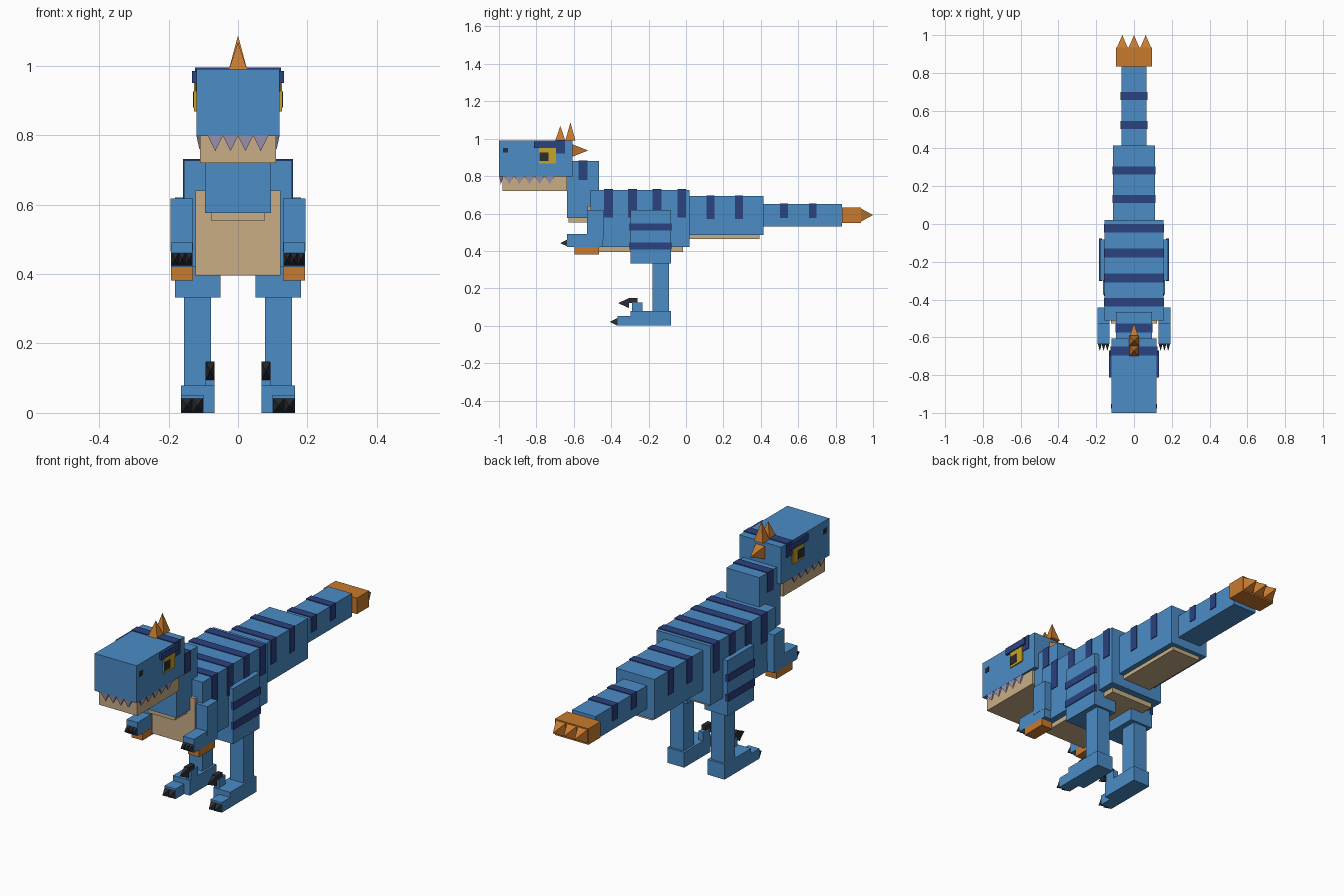
import bpy
import bmesh
from mathutils import Vector

cube = bpy.data.objects.get("Cube")
if cube:
    bpy.data.objects.remove(cube, do_unlink=True)


def material(name, r, g, b):
    m = bpy.data.materials.new(name)
    m.use_nodes = True
    m.diffuse_color = (r, g, b, 1)
    m.node_tree.nodes["Principled BSDF"].inputs["Base Color"].default_value = (r, g, b, 1)
    return m


BLUE = material("sky blue", 0.069, 0.262, 0.565)
NAVY = material("navy stripe", 0.024, 0.054, 0.216)
TAN = material("tan belly", 0.578, 0.423, 0.238)
ORANGE = material("orange horn", 0.578, 0.195, 0.027)
YELLOW = material("yellow eye", 0.578, 0.37, 0.021)
BLACK = material("black claw", 0.024, 0.026, 0.032)
TOOTH = material("pale violet tooth", 0.376, 0.328, 0.485)


def finish(name, bm, mat):
    bmesh.ops.recalc_face_normals(bm, faces=bm.faces)
    mesh = bpy.data.meshes.new(name)
    bm.to_mesh(mesh)
    bm.free()
    mesh.materials.append(mat)
    bpy.context.collection.objects.link(bpy.data.objects.new(name, mesh))


def box(name, mat, x, y, z):
    """Box from (min, max) ranges."""
    bm = bmesh.new()
    bmesh.ops.create_cube(bm, size=1)
    for v in bm.verts:
        v.co = [lo + (c + 0.5) * (hi - lo) for c, (lo, hi) in zip(v.co, (x, y, z))]
    finish(name, bm, mat)


def mid_box(name, mat, half, y, z):
    box(name, mat, (-half, half), y, z)


def spike(name, mat, base, tip, width, depth):
    """Four-sided pyramid pointing along y or z."""
    base, tip = Vector(base), Vector(tip)
    along_y = abs(tip.y - base.y) > abs(tip.z - base.z)
    u = Vector((width / 2, 0, 0))
    v = Vector((0, 0, depth / 2)) if along_y else Vector((0, depth / 2, 0))
    bm = bmesh.new()
    ring = [bm.verts.new(base + a * u + b * v) for a, b in ((-1, -1), (1, -1), (1, 1), (-1, 1))]
    top = bm.verts.new(tip)
    bm.faces.new(ring)
    for i in range(4):
        bm.faces.new((ring[i], ring[(i + 1) % 4], top))
    finish(name, bm, mat)


def stripes(part, half, top, bottom, starts, width=0.047):
    """Thin bands over the top and sides of a body box."""
    for i, y in enumerate(starts):
        mid_box(f"{part}_stripe_{i + 1}", NAVY, half + 0.004, (y, y + width), (bottom, top + 0.004))


# Body and neck
mid_box("torso", BLUE, 0.155, (-0.51, 0.02), (0.42, 0.727))
stripes("torso", 0.155, 0.727, 0.58, (-0.438, -0.31, -0.178, -0.046))
mid_box("chest_plate", TAN, 0.122, (-0.527, -0.5), (0.395, 0.64))
mid_box("belly_plate", TAN, 0.122, (-0.51, -0.015), (0.395, 0.43))
mid_box("neck", BLUE, 0.095, (-0.637, -0.465), (0.575, 0.88))
mid_box("throat_plate", TAN, 0.077, (-0.627, -0.5), (0.553, 0.58))
stripes("neck", 0.095, 0.88, 0.78, (-0.574,))

# Tail
mid_box("tail_base", BLUE, 0.11, (0.02, 0.415), (0.485, 0.693))
stripes("tail_base", 0.11, 0.693, 0.57, (0.11, 0.262), 0.043)
mid_box("tail_base_plate", TAN, 0.082, (0.02, 0.393), (0.465, 0.49))
mid_box("tail_end", BLUE, 0.067, (0.415, 0.835), (0.53, 0.65))
stripes("tail_end", 0.067, 0.65, 0.575, (0.503, 0.657), 0.042)
mid_box("tail_club", ORANGE, 0.096, (0.835, 0.935), (0.55, 0.633))
for i, x in enumerate((-0.062, 0, 0.062)):
    spike(f"tail_spike_{i + 1}", ORANGE, (x, 0.935, 0.592), (x, 1.0, 0.592), 0.056, 0.07)

# Head, jaw and horns
mid_box("head", BLUE, 0.12, (-1.0, -0.607), (0.797, 0.99))
stripes("head", 0.12, 0.99, 0.92, (-0.695,))
mid_box("jaw", TAN, 0.109, (-0.98, -0.637), (0.72, 0.8))
spike("front_horn", ORANGE, (0, -0.672, 0.99), (0, -0.672, 1.068), 0.052, 0.054)
spike("rear_horn", ORANGE, (0, -0.618, 0.99), (0, -0.618, 1.087), 0.052, 0.054)
spike("back_horn", ORANGE, (0, -0.607, 0.937), (0, -0.523, 0.937), 0.052, 0.066)
for i in range(4):
    x = (i - 1.5) * 0.0435
    spike(f"front_tooth_{i + 1}", TOOTH, (x, -0.988, 0.798), (x, -0.99, 0.754), 0.0435, 0.02)

for side, s in (("left", 1), ("right", -1)):
    def side_box(name, mat, x, y, z):
        box(f"{side}_{name}", mat, sorted((s * x[0], s * x[1])), y, z)

    def side_spike(name, mat, base, tip, width, depth):
        spike(f"{side}_{name}", mat, (s * base[0], *base[1:]), (s * tip[0], *tip[1:]), width, depth)

    # Face details
    side_box("brow", NAVY, (0.115, 0.132), (-0.812, -0.67), (0.95, 0.985))
    side_box("eye", YELLOW, (0.119, 0.126), (-0.785, -0.695), (0.868, 0.95))
    side_box("pupil", BLACK, (0.12, 0.129), (-0.783, -0.735), (0.88, 0.925))
    side_box("nostril", BLACK, (0.116, 0.123), (-0.978, -0.952), (0.925, 0.95))
    for i in range(5):
        y = -0.945 + i * 0.054
        side_spike(f"side_tooth_{i + 1}", TOOTH, (0.111, y, 0.798), (0.111, y, 0.757), 0.017, 0.05)

    # Arm
    side_box("upper_arm", BLUE, (0.13, 0.194), (-0.528, -0.442), (0.465, 0.618))
    side_box("forearm", BLUE, (0.131, 0.193), (-0.635, -0.444), (0.42, 0.49))
    side_box("elbow_guard", ORANGE, (0.13, 0.193), (-0.595, -0.465), (0.382, 0.42))
    for i in range(3):
        x = 0.141 + i * 0.02
        side_spike(f"finger_claw_{i + 1}", BLACK, (x, -0.635, 0.442), (x, -0.672, 0.442), 0.02, 0.036)

    # Leg
    side_box("thigh", BLUE, (0.05, 0.181), (-0.298, -0.081), (0.333, 0.62))
    for i, z in enumerate((0.51, 0.408)):
        side_box(f"thigh_stripe_{i + 1}", NAVY, (0.17, 0.185), (-0.301, -0.078), (z, z + 0.037))
    side_box("shin", BLUE, (0.078, 0.155), (-0.178, -0.092), (0.07, 0.34))
    side_box("foot", BLUE, (0.067, 0.164), (-0.298, -0.081), (0, 0.079))
    side_box("toe", BLUE, (0.1, 0.164), (-0.367, -0.29), (0, 0.052))
    for i, x in enumerate((0.117, 0.148)):
        side_spike(f"toe_claw_{i + 1}", BLACK, (x, -0.367, 0.021), (x, -0.407, 0.021), 0.031, 0.041)

    # Raised inner claw
    side_box("inner_toe", BLUE, (0.067, 0.093), (-0.29, -0.233), (0.07, 0.125))
    side_box("inner_claw_base", BLACK, (0.068, 0.092), (-0.308, -0.258), (0.122, 0.148))
    side_spike("inner_claw", BLACK, (0.08, -0.306, 0.121), (0.08, -0.363, 0.121), 0.026, 0.052)
